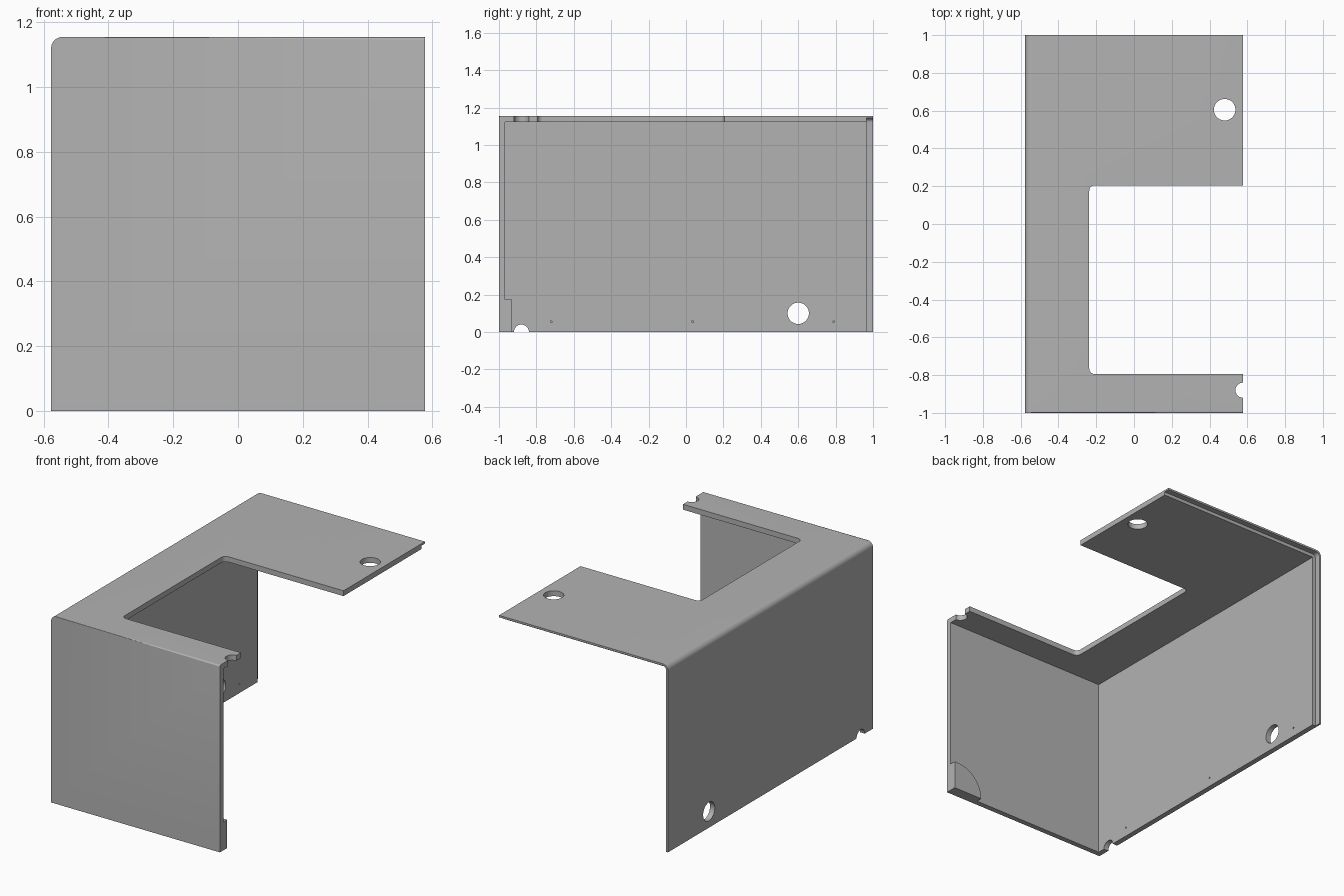
import bpy, bmesh, math
from mathutils import Matrix, Vector

default = bpy.data.objects.get("Cube")
if default:
    bpy.data.objects.remove(default, do_unlink=True)

W, L, H = 0.577, 1.0, 1.155      # half width, half length, height
T, LIP = 0.033, 0.012            # wall thickness, rear lip thickness
PAST = 0.1                       # cutter overshoot

grey = bpy.data.materials.new("light_grey")
grey.use_nodes = True
colour = (0.45, 0.45, 0.45, 1)
grey.diffuse_color = colour
grey.node_tree.nodes["Principled BSDF"].inputs["Base Color"].default_value = colour


def finish(name, bm):
    bmesh.ops.recalc_face_normals(bm, faces=bm.faces)
    mesh = bpy.data.meshes.new(name)
    bm.to_mesh(mesh)
    bm.free()
    mesh.materials.append(grey)
    ob = bpy.data.objects.new(name, mesh)
    bpy.context.collection.objects.link(ob)
    return ob


def box(name, low, high, rounds=()):
    """Box with rounded edges; each round is (edge midpoint test, radius)."""
    low, high = Vector(low), Vector(high)
    bm = bmesh.new()
    bmesh.ops.create_cube(bm, size=1)
    for v in bm.verts:
        v.co = (low + high) / 2 + v.co * (high - low)
    for test, radius in rounds:
        edges = [e for e in bm.edges
                 if test((e.verts[0].co + e.verts[1].co) / 2 - (low + high) / 2)]
        bmesh.ops.bevel(bm, geom=edges, offset=radius, segments=8,
                        affect='EDGES', profile=0.5)
    return finish(name, bm)


def rod(name, centre, radius, depth, axis):
    bm = bmesh.new()
    turn = Matrix.Rotation(math.pi / 2, 4, 'Y') if axis == 'X' else Matrix()
    bmesh.ops.create_cone(bm, cap_ends=True, segments=40, radius1=radius,
                          radius2=radius, depth=depth,
                          matrix=Matrix.Translation(centre) @ turn)
    return finish(name, bm)


def cut(target, cutter):
    cutter.hide_render = True
    mod = target.modifiers.new("cut", 'BOOLEAN')
    mod.operation, mod.solver, mod.object = 'DIFFERENCE', 'EXACT', cutter
    bpy.context.view_layer.objects.active = target
    bpy.ops.object.modifier_apply(modifier=mod.name)
    bpy.data.objects.remove(cutter, do_unlink=True)


def top_left(d):
    return d.x < -0.1 and d.z > 0.1 and abs(d.y) < 0.01


def top_front(d):
    return d.y < -0.5 and d.z > 0.3 and abs(d.x) < 0.05


# Shell: front wall, side wall and top, open on the other sides
shell = box("cover_shell", (-W, -L, 0), (W, L, H),
            [(top_left, 0.035), (top_front, 0.01)])
cut(shell, box("cavity", (T - W, T - L, -PAST), (W + PAST, L + PAST, H - T)))

# Thin lip along the open rear edge
cut(shell, box("rear_rebate", (LIP - W, L - 0.035, -PAST),
               (W + PAST, L + PAST, H - LIP), [(top_left, 0.023)]))

# Large rounded opening in the top
cut(shell, box("top_opening", (-0.237, -0.795, H - 0.1), (W + PAST, 0.205, H + PAST),
               [(lambda d: d.x < -0.1 and abs(d.y) > 0.1 and abs(d.z) < 0.01, 0.03)]))

# Cable holes and edge notches
cut(shell, rod("top_hole", (0.48, 0.605, H), 0.057, 0.2, 'Z'))
cut(shell, rod("top_notch", (W, -0.88, H), 0.04, 0.2, 'Z'))
cut(shell, rod("side_hole", (-W, 0.6, 0.1), 0.057, 0.2, 'X'))
cut(shell, rod("side_notch", (-W, -0.88, 0), 0.04, 0.2, 'X'))

# Blind screw holes inside the side wall
for y in (-0.72, 0.035, 0.79):
    cut(shell, rod("screw_hole", (T - W, y, 0.055), 0.005, 0.03, 'X'))

# Quarter-round pad inside the front wall's lower corner
bm = bmesh.new()
R, cx = 0.175, W - 0.025
outline = [(W, 0), (W, R)]
outline += [(cx - R * math.sin(a), R * math.cos(a))
            for a in (math.pi / 2 * i / 16 for i in range(17))]
face = bm.faces.new([bm.verts.new((x, T - L - 0.002, z)) for x, z in outline])
ext = bmesh.ops.extrude_face_region(bm, geom=[face])
bmesh.ops.translate(bm, vec=(0, 0.039, 0),
                    verts=[g for g in ext["geom"] if isinstance(g, bmesh.types.BMVert)])
pad = finish("corner_pad", bm)

# Smooth rounded surfaces, keep hard edges
for ob in (shell, pad):
    bpy.ops.object.select_all(action='DESELECT')
    ob.select_set(True)
    bpy.context.view_layer.objects.active = ob
    bpy.ops.object.shade_smooth_by_angle(angle=math.radians(30))
